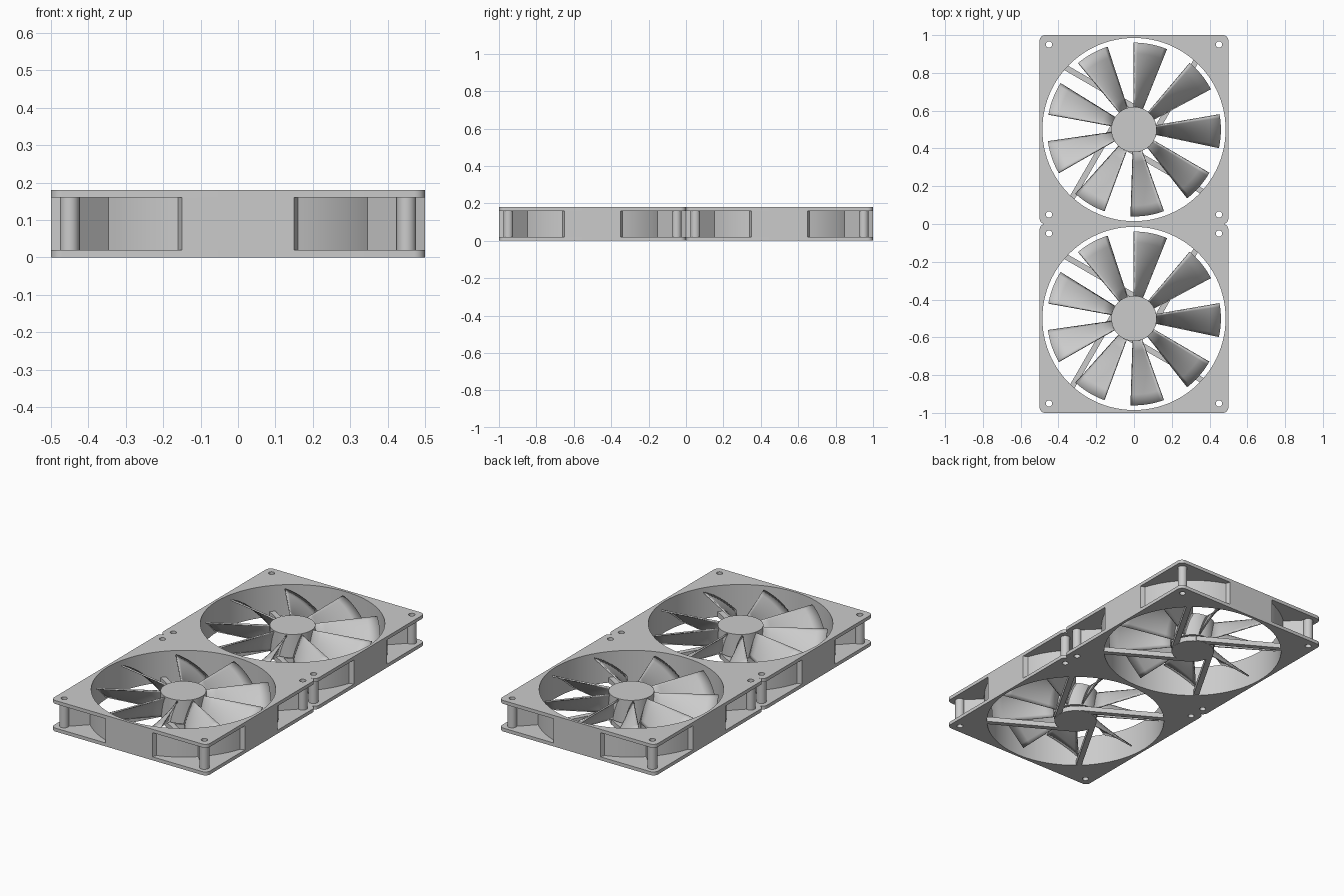
import bpy, bmesh
from math import sin, cos, pi, radians, asin, acos

if "Cube" in bpy.data.objects:
    bpy.data.objects.remove(bpy.data.objects["Cube"])

FANS = (("front", -0.5), ("rear", 0.5))
BORE, WALL, HOLE = 0.485, 0.5, 0.017


def arc(cx, cy, r, a0, a1, n):
    return [(cx + r * cos(a0 + (a1 - a0) * i / n), cy + r * sin(a0 + (a1 - a0) * i / n))
            for i in range(n + 1)]


def circle(r, n, cx=0, cy=0):
    return arc(cx, cy, r, 0, 2 * pi, n)[:-1]


def spin(p, a):
    return (p[0] * cos(a) - p[1] * sin(a), p[0] * sin(a) + p[1] * cos(a))


def prism(loops, z0, z1, capped=True):
    """Extrude a filled outline (with holes) between two heights and return its mesh."""
    cu = bpy.data.curves.new("outline", 'CURVE')
    cu.dimensions = '2D'
    cu.fill_mode = 'BOTH'
    cu.extrude = (z1 - z0) / 2
    for pts in loops:
        s = cu.splines.new('POLY')
        s.points.add(len(pts) - 1)
        for sp, (x, y) in zip(s.points, pts):
            sp.co = (x, y, 0, 1)
        s.use_cyclic_u = True
    tmp = bpy.data.objects.new("outline", cu)
    bpy.context.collection.objects.link(tmp)
    bpy.context.view_layer.update()
    dg = bpy.context.evaluated_depsgraph_get()
    me = bpy.data.meshes.new_from_object(tmp.evaluated_get(dg))
    bpy.data.objects.remove(tmp)
    bm = bmesh.new()
    bm.from_mesh(me)
    bmesh.ops.remove_doubles(bm, verts=bm.verts, dist=1e-5)
    bmesh.ops.translate(bm, verts=bm.verts, vec=(0, 0, (z0 + z1) / 2))
    bmesh.ops.recalc_face_normals(bm, faces=bm.faces)
    if not capped:
        bm.normal_update()
        bmesh.ops.delete(bm, geom=[f for f in bm.faces if abs(f.normal.z) > 0.9], context='FACES')
    bm.to_mesh(me)
    bm.free()
    return me


def place(name, me, z=0, solid=0):
    """Put one copy of a part in each fan."""
    for side, y in FANS:
        ob = bpy.data.objects.new(f"{side}_{name}", me)
        ob.location = (0, y, z)
        bpy.context.collection.objects.link(ob)
        if solid:
            m = ob.modifiers.new("thickness", 'SOLIDIFY')
            m.thickness, m.offset = solid, 0


# flanges: rounded squares with the bore and four screw holes
corner = [spin(p, k * pi / 2) for k in range(4) for p in arc(0.47, 0.47, 0.03, 0, pi / 2, 8)]
screws = [(sx * 0.45, sy * 0.45) for sx in (-1, 1) for sy in (-1, 1)]
flange = prism([corner, circle(BORE, 96)] + [circle(HOLE, 20, *c) for c in screws], 0, 0.02)
place("bottom_flange", flange)
place("top_flange", flange, z=0.16)

# duct wall: round outside, with a flat pad flush with each side
a = asin(0.16 / WALL)
quarter = [(0.5, -0.15), (0.5, 0.15)] + arc(0, 0, WALL, a, pi / 2 - a, 20)
outer = [spin(p, k * pi / 2) for k in range(4) for p in quarter]
place("duct_wall", prism([outer, circle(BORE, 96)], 0.02, 0.16, capped=False))

# screw posts with diagonal webs joining them to the duct
for i, c in enumerate(screws):
    place(f"screw_post_{i}", prism([circle(0.026, 24, *c), circle(HOLE, 20, *c)],
                                   0.02, 0.16, capped=False))
for i in range(4):
    web = [(0.495, -0.01), (0.614, -0.01), (0.614, 0.01), (0.495, 0.01)]
    place(f"post_web_{i}", prism([[spin(p, pi / 4 + i * pi / 2) for p in web]],
                                 0.02, 0.16, capped=False))

# motor base and four struts running tangent to it
place("motor_base", prism([circle(0.115, 48)], 0, 0.03))
for i in range(4):
    strut = [(0.0, 0.088), (0.478, 0.088), (0.474, 0.118), (0.0, 0.118)]
    place(f"strut_{i}", prism([[spin((-x, y), radians(-30 + 90 * i)) for x, y in strut]],
                              0.001, 0.03))

# rotor hub
place("rotor_hub", prism([circle(0.12, 64)], 0.036, 0.172))

# nine curved, pitched blades
bm = bmesh.new()
NT, NR = 10, 6
for k in range(9):
    grid = []
    for i in range(NR + 1):
        r = 0.115 + (0.46 - 0.115) * i / NR
        row = []
        for j in range(NT + 1):
            t = j / NT
            th = radians(-12 + 22 * t + 10 + 40 * k - 10)
            z = 0.04 + 0.125 * (1.45 * t - 0.45 * t * t)
            row.append(bm.verts.new((r * cos(th), r * sin(th), z)))
        grid.append(row)
    for i in range(NR):
        for j in range(NT):
            bm.faces.new((grid[i][j], grid[i + 1][j], grid[i + 1][j + 1], grid[i][j + 1]))
# blades sit at 10 degrees and every 40 degrees after it
blades = bpy.data.meshes.new("blades")
bm.to_mesh(blades)
bm.free()
place("blades", blades, solid=0.008)

# smooth the round surfaces, keep the edges crisp
bpy.ops.object.select_all(action='SELECT')
bpy.context.view_layer.objects.active = bpy.context.selected_objects[0]
bpy.ops.object.shade_smooth_by_angle(angle=radians(30))
